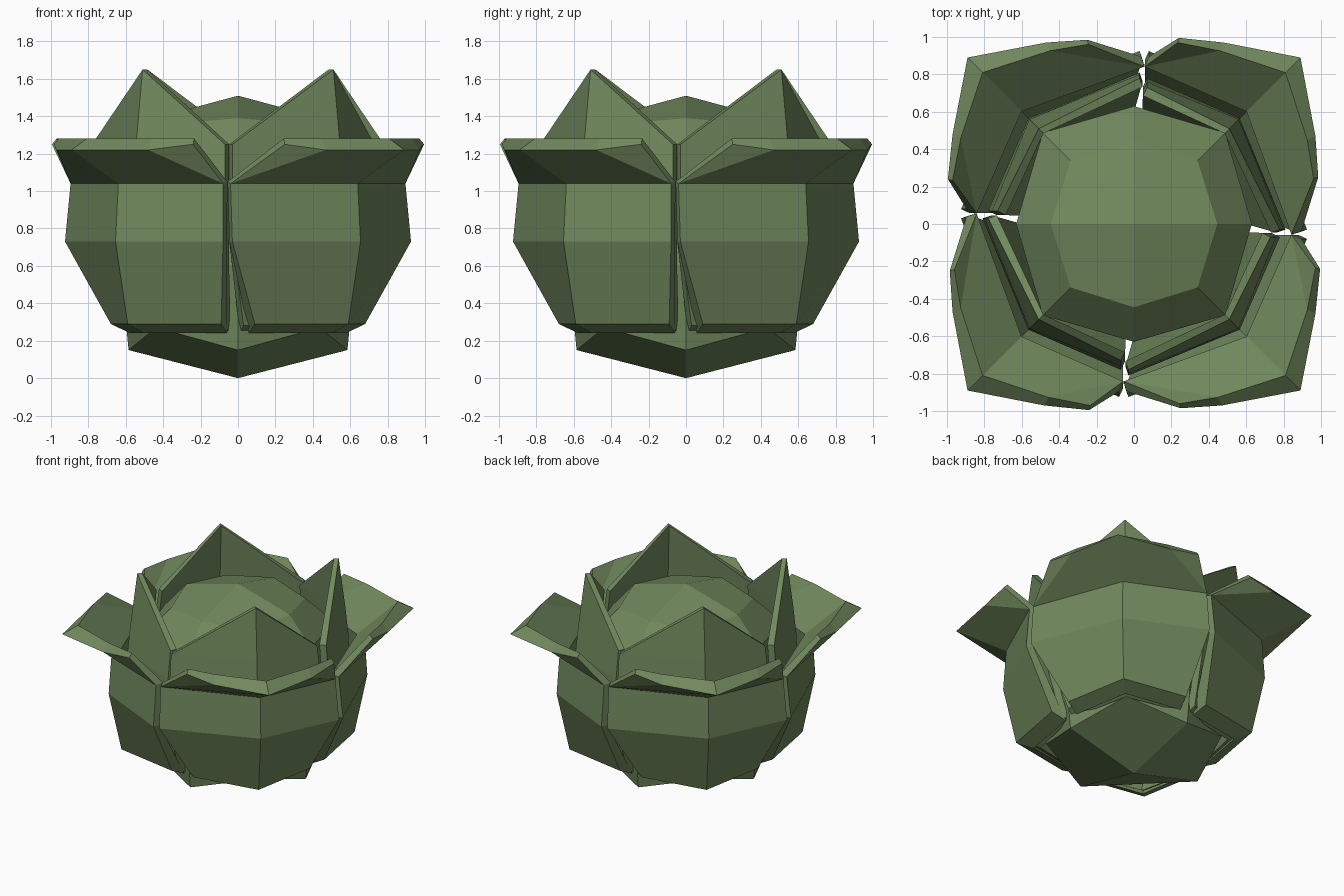
import bpy, bmesh, math
from mathutils import Matrix

if "Cube" in bpy.data.objects:
    bpy.data.objects.remove(bpy.data.objects["Cube"])

green = bpy.data.materials.new("leaf green")
green.diffuse_color = (0.165, 0.25, 0.11, 1)
green.use_nodes = True
green.node_tree.nodes["Principled BSDF"].inputs["Base Color"].default_value = green.diffuse_color


def finish(name, bm):
    """Turn a bmesh into a flat-shaded green object."""
    bmesh.ops.recalc_face_normals(bm, faces=bm.faces)
    me = bpy.data.meshes.new(name)
    bm.to_mesh(me)
    bm.free()
    me.materials.append(green)
    ob = bpy.data.objects.new(name, me)
    bpy.context.collection.objects.link(ob)
    return ob


def leaf_ring(name, rows, cap_points, cap_faces):
    """Four thick leaves: rows of (z, left, crease, right, shrink, drop) plus a cap.

    Each point gets an inner twin, scaled toward the axis and shifted in height;
    the side edges also shift sideways so that the rim is square to the leaf."""
    side = ((-0.018, 0), (0, 0), (0, 0.018))
    points = []
    for z, a, c, b, shrink, drop in rows:
        points += [(x, y, z, x * shrink + sx, y * shrink + sy, z + drop)
                   for (x, y), (sx, sy) in zip((a, c, b), side)]
    last = len(points) - 3
    points += [(x, y, z, x * k, y * k, z + d) for x, y, z, k, d in cap_points]
    faces = [(i + j, i + j + 1, i + j + 4, i + j + 3)
             for i in range(0, last, 3) for j in (0, 1)]
    faces += [tuple(last + k for k in f) for f in cap_faces]

    bm = bmesh.new()
    outer = [bm.verts.new(p[:3]) for p in points]
    inner = [bm.verts.new(p[3:]) for p in points]
    for f in faces:
        bm.faces.new([outer[i] for i in f])
    bm.verts.index_update()
    rim = [[v.index for v in e.verts] for e in bm.edges if e.is_boundary]
    for f in faces:
        bm.faces.new([inner[i] for i in reversed(f)])
    for i, j in rim:
        bm.faces.new((outer[i], outer[j], inner[j], inner[i]))
    first = finish(name, bm)
    for n in range(1, 4):
        ob = bpy.data.objects.new(name, first.data)
        ob.matrix_world = Matrix.Rotation(n * math.pi / 2, 4, 'Z')
        bpy.context.collection.objects.link(ob)


# Core: eight-sided head; each ring is (axis radius, axis z, diagonal radius, diagonal z)
bm = bmesh.new()
rings = []
for ra, za, rd, zd in [(0.585, 0.15, 0.62, 0.27), (0.63, 0.6, 0.69, 0.6),
                       (0.63, 1.18, 0.69, 1.16), (0.445, 1.39, 0.48, 1.36)]:
    rings.append([bm.verts.new(((rd if k % 2 else ra) * math.cos(k * math.pi / 4),
                                (rd if k % 2 else ra) * math.sin(k * math.pi / 4),
                                zd if k % 2 else za)) for k in range(8)])
for low, high in zip(rings, rings[1:]):
    for k in range(8):
        bm.faces.new((low[k], low[(k + 1) % 8], high[(k + 1) % 8], high[k]))
for pole_z, ring in ((0.0, rings[0]), (1.51, rings[-1])):
    pole = bm.verts.new((0, 0, pole_z))
    for k in range(0, 8, 2):
        bm.faces.new((pole, ring[k], ring[k + 1], ring[(k + 2) % 8]))
finish("core", bm)

# Inner leaves: upright with a pointed tip
leaf_ring("inner_leaf", [
    (0.28, (0.03, -0.63), (0.52, -0.52), (0.62, -0.07), 0.90, -0.04),
    (0.73, (-0.03, -0.81), (0.565, -0.565), (0.78, -0.07), 0.94, 0),
    (1.04, (-0.03, -0.80), (0.56, -0.56), (0.76, -0.07), 0.94, 0),
    (1.25, (-0.03, -0.78), (0.545, -0.545), (0.73, -0.07), 0.94, 0),
], [(0.51, -0.51, 1.65, 0.95, 0)], [(0, 1, 3), (1, 2, 3)])

# Outer leaves: cupped, with a lip folded outward
leaf_ring("outer_leaf", [
    (0.29, (0.09, -0.68), (0.59, -0.59), (0.68, -0.09), 0.85, -0.05),
    (0.73, (-0.03, -0.925), (0.655, -0.655), (0.925, -0.08), 0.95, 0),
    (1.04, (-0.04, -0.895), (0.64, -0.64), (0.895, -0.08), 0.94, 0.01),
], [(0.25, -0.985, 1.25, 0.975, 0.03), (0.47, -0.97, 1.22, 0.955, 0.06),
    (0.89, -0.89, 1.22, 0.91, 0.06), (0.97, -0.48, 1.22, 0.955, 0.06),
    (0.995, -0.24, 1.25, 0.975, 0.03)],
    [(0, 4, 3), (0, 1, 5, 4), (1, 2, 6, 5), (2, 7, 6)])
